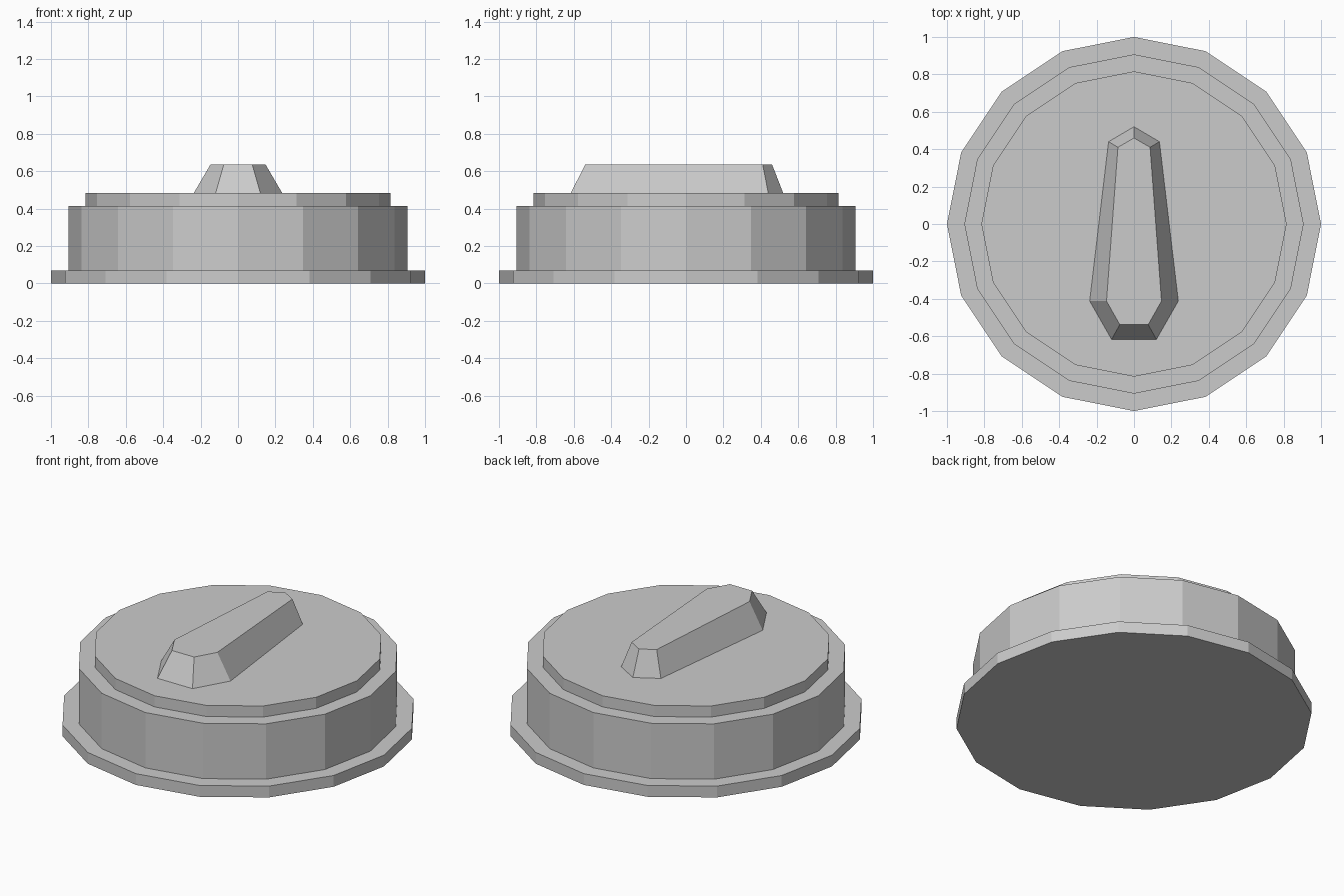
import bpy, bmesh
from math import cos, sin, pi

if "Cube" in bpy.data.objects:
    bpy.data.objects.remove(bpy.data.objects["Cube"])


def loft(name, rings):
    """Skin a stack of equal-length closed rings and cap both ends."""
    bm = bmesh.new()
    loops = [[bm.verts.new(p) for p in ring] for ring in rings]
    n = len(loops[0])
    for a, b in zip(loops, loops[1:]):
        for i in range(n):
            j = (i + 1) % n
            bm.faces.new((a[i], a[j], b[j], b[i]))
    bm.faces.new(loops[0][::-1])
    bm.faces.new(loops[-1])
    bmesh.ops.recalc_face_normals(bm, faces=bm.faces)
    mesh = bpy.data.meshes.new(name)
    bm.to_mesh(mesh)
    bm.free()
    obj = bpy.data.objects.new(name, mesh)
    bpy.context.collection.objects.link(obj)
    return obj


def circle(r, z, sides=16):
    return [(r * cos(2 * pi * i / sides), r * sin(2 * pi * i / sides), z)
            for i in range(sides)]


def mirrored_outline(tip_y, half, z):
    """Closed outline from its rear tip and the right-hand points."""
    left = [(x, y, z) for x, y in half[::-1]]
    return [(-x, y, z) for x, y in half] + left + [(0, tip_y, z)]


# Stepped round dial: base flange, drum, raised cap
profile = [(1.0, 0), (1.0, 0.07), (0.907, 0.07), (0.907, 0.413),
           (0.816, 0.413), (0.816, 0.482)]
loft("stepped_dial", [circle(r, z) for r, z in profile])

# Tapered grip with sloping sides and a pointed rear end
grip_foot = [(0.136, 0.44), (0.237, -0.412), (0.12, -0.617)]
grip_top = [(0.086, 0.41), (0.147, -0.412), (0.076, -0.538)]
loft("pointer_grip", [mirrored_outline(0.52, grip_foot, 0.482),
                      mirrored_outline(0.46, grip_top, 0.636)])
